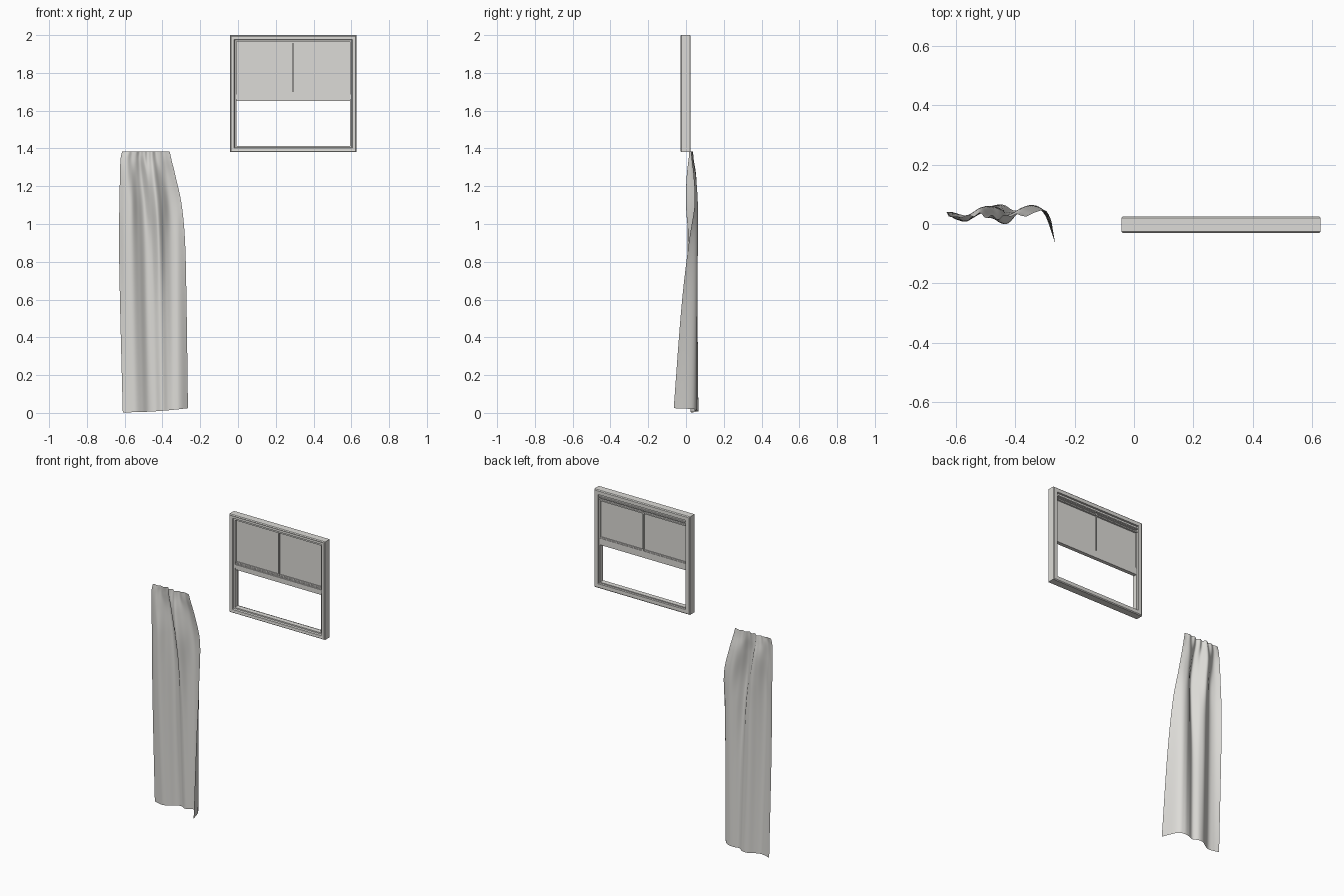
import bpy, bmesh, math
from mathutils import Vector

if "Cube" in bpy.data.objects:
    bpy.data.objects.remove(bpy.data.objects["Cube"])

mat = bpy.data.materials.new("warm light grey")
mat.use_nodes = True
GREY = (0.72, 0.71, 0.68, 1)
mat.diffuse_color = GREY
mat.node_tree.nodes["Principled BSDF"].inputs["Base Color"].default_value = GREY

CX, HALF_W, Z0, Z1 = 0.2925, 0.335, 1.38, 2.0


def make(name, bm, angle=None, recalc=True):
    if recalc:
        bmesh.ops.recalc_face_normals(bm, faces=bm.faces)
    mesh = bpy.data.meshes.new(name)
    bm.to_mesh(mesh)
    bm.free()
    mesh.materials.append(mat)
    obj = bpy.data.objects.new(name, mesh)
    bpy.context.collection.objects.link(obj)
    if angle:
        bpy.ops.object.select_all(action="DESELECT")
        obj.select_set(True)
        bpy.context.view_layer.objects.active = obj
        bpy.ops.object.shade_smooth_by_angle(angle=math.radians(angle))
    return obj


def box(name, x, y, z):
    bm = bmesh.new()
    bmesh.ops.create_cube(bm, size=1)
    for v in bm.verts:
        v.co = [lo + (c + 0.5) * (hi - lo) for c, (lo, hi) in zip(v.co, (x, y, z))]
    return make(name, bm)


def rect_frame(name, profile):
    """Sweep a closed (inset, y) profile round the window rectangle."""
    bm = bmesh.new()
    rings = []
    for inset, y in profile:
        l, r = CX - HALF_W + inset, CX + HALF_W - inset
        b, t = Z0 + inset, Z1 - inset
        rings.append([bm.verts.new((x, y, z)) for x, z in ((l, b), (r, b), (r, t), (l, t))])
    for i, ring in enumerate(rings):
        prev = rings[i - 1]
        for k in range(4):
            j = (k + 1) % 4
            bm.faces.new((prev[k], prev[j], ring[j], ring[k]))
    return make(name, bm)


# Window frame: bevelled outside, stepped inner lip
rect_frame("window_frame", [
    (0, 0.02), (0, -0.025), (0.005, -0.03), (0.01, -0.028), (0.022, -0.028),
    (0.026, -0.02), (0.034, -0.02), (0.034, 0.012), (0.028, 0.012),
    (0.028, 0.025), (0.005, 0.025)])

# Raised sash: pane, centre bar, and stepped rails
left, right = CX - HALF_W + 0.03, CX + HALF_W - 0.03
box("pane", (left, right), (-0.004, 0.004), (1.68, 1.97))
box("centre_bar", (CX - 0.004, CX + 0.004), (-0.012, 0.012), (1.69, 1.97))
rails = {
    "bottom_rail": (-0.012, 0.012, 1.65, 1.692),
    "bottom_rail_front_lip": (-0.018, -0.01, 1.662, 1.685),
    "bottom_rail_top_bead": (-0.009, 0.009, 1.69, 1.70),
    "top_rail": (-0.008, 0.012, 1.958, 1.972),
    "top_track_upper": (0.0, 0.02, 1.95, 1.957),
    "top_track_lower": (0.0, 0.016, 1.93, 1.938),
}
for name, (y0, y1, z0, z1) in rails.items():
    box(name, (left, right), (y0, y1), (z0, z1))
for side, x in (("right", left), ("left", right)):
    box(side + "_stile", (x - 0.006, x + 0.006), (-0.01, 0.01), (1.65, 1.97))

# Curtain cross-sections: height, right edge, left edge, depths across in hundredths
SECTIONS = [
    (0.0, -0.61, -0.265, (4, 3, 2.5, 4, 6.2, 6.4, 4.5, 5.5, 5.5, 3, -6.5)),
    (0.55, -0.624, -0.272, (4, 2, 1.5, 3.5, 6, 5.5, 3.5, 5, 6, 4.5, -2.5)),
    (0.9, -0.63, -0.28, (4, 1.5, 1, 3.5, 6, 5, 1.5, 4.5, 6.2, 5.5, 1.5)),
    (1.1, -0.628, -0.298, (3.5, 1.5, 1, 4, 6, 3, 0, 3, 6, 6, 4.5)),
    (1.25, -0.625, -0.33, (3, 1.5, 2, 4.5, 5, 2, 0.5, 2.5, 5, 5, 4)),
    (1.34, -0.622, -0.352, (2.5, 2, 2.5, 3.5, 3.5, 2.2, 1.8, 2.5, 3.5, 3.5, 3)),
    (1.385, -0.613, -0.362, (2.5, 2.5, 2.5, 3, 3, 2.5, 2.2, 2.5, 3, 3, 2.5)),
]


def spline(vals, t):
    """Catmull-Rom through evenly indexed values, t from 0 to 1."""
    f = t * (len(vals) - 1)
    i = min(int(f), len(vals) - 2)
    f -= i
    b, c = vals[i], vals[i + 1]
    a = vals[i - 1] if i else 2 * b - c
    d = vals[i + 2] if i + 2 < len(vals) else 2 * c - b
    return b + f / 2 * (c - a + f * (2 * a - 5 * b + 4 * c - d + f * (3 * (b - c) + d - a)))


COLS, ROWS = 70, 60
bm = bmesh.new()
grid = []
for r in range(ROWS + 1):
    t = r / ROWS
    z, x0, x1 = (spline([s[k] for s in SECTIONS], t) for k in range(3))
    gather = max(0, (z - 1.1) / 0.285) ** 1.5
    row = []
    for c in range(COLS + 1):
        u = c / COLS
        y = spline([spline(s[3], u) for s in SECTIONS], t) / 100
        # Pinched pleats near the heading, lifted hem towards the left edge
        y += 0.007 * gather * math.sin(u * math.tau * 6) * math.sin(u * math.pi)
        hem = (0.003 + 0.022 * u ** 2) * max(0, 1 - z / 0.5)
        row.append(bm.verts.new((x0 + (x1 - x0) * u, y, z + hem)))
    grid.append(row)
for lo, hi in zip(grid, grid[1:]):
    for c in range(COLS):
        bm.faces.new((lo[c], lo[c + 1], hi[c + 1], hi[c]))
make("curtain", bm, 60, recalc=False)
